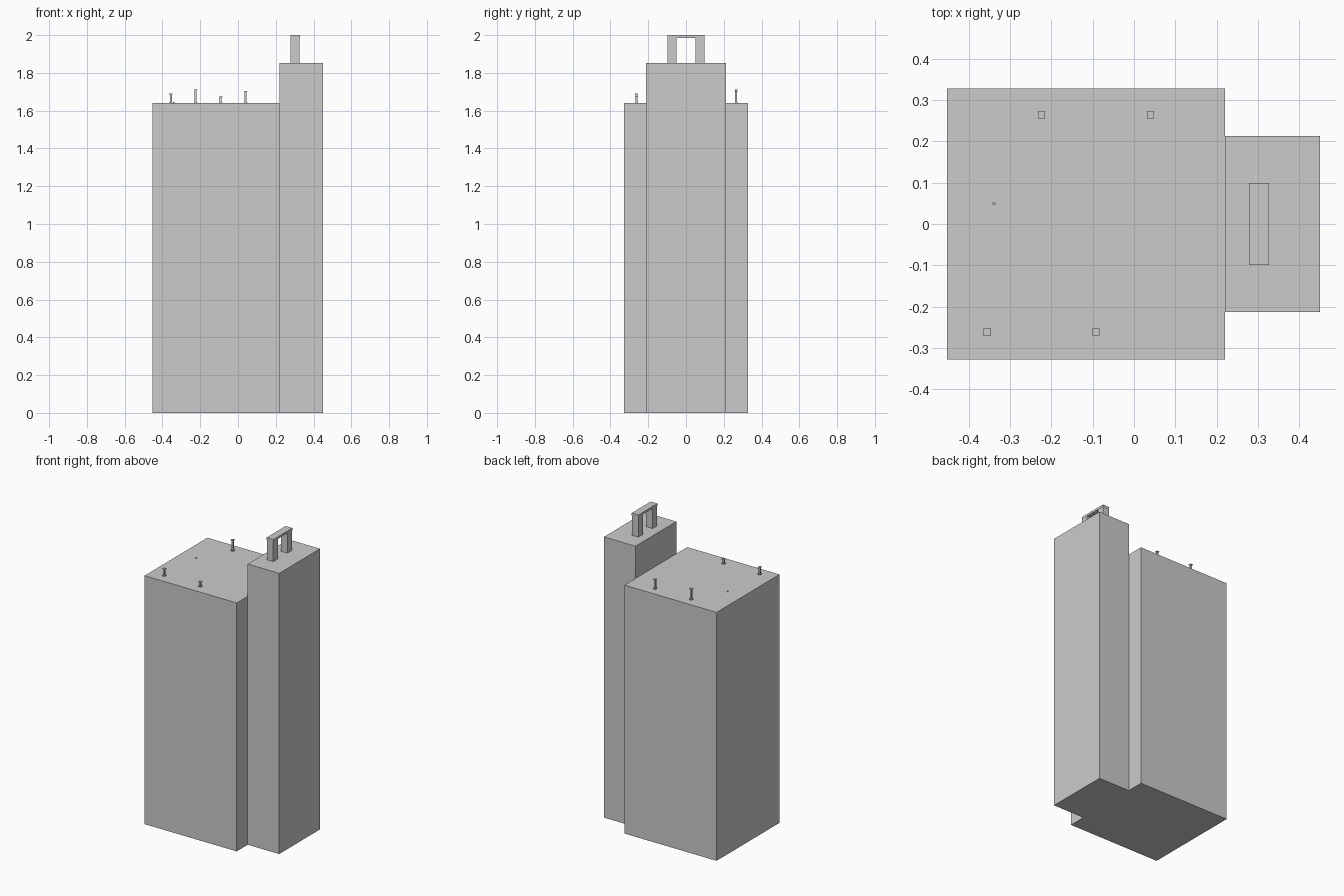
import bpy
import bmesh
from mathutils import Matrix, Vector

default = bpy.data.objects.get("Cube")
if default:
    bpy.data.objects.remove(default, do_unlink=True)


def make_material(name, rgb):
    mat = bpy.data.materials.new(name)
    mat.use_nodes = True
    colour = (*rgb, 1.0)
    mat.diffuse_color = colour
    mat.node_tree.nodes["Principled BSDF"].inputs["Base Color"].default_value = colour
    return mat


GREY = make_material("light grey", (0.6, 0.6, 0.6))


def finish(name, bm):
    mesh = bpy.data.meshes.new(name)
    bm.to_mesh(mesh)
    bm.free()
    mesh.materials.append(GREY)
    obj = bpy.data.objects.new(name, mesh)
    bpy.context.collection.objects.link(obj)


def add_box(bm, x, y, z):
    """Add a box spanning the given (low, high) ranges."""
    size = Vector((x[1] - x[0], y[1] - y[0], z[1] - z[0]))
    mid = Vector((sum(x), sum(y), sum(z))) / 2
    placement = Matrix.Translation(mid) @ Matrix.Diagonal(size).to_4x4()
    bmesh.ops.create_cube(bm, size=1, matrix=placement)


def box(name, x, y, z):
    bm = bmesh.new()
    add_box(bm, x, y, z)
    finish(name, bm)


ROOF, TOWER_ROOF, TOP = 1.64, 1.853, 2.0

# Main block and the taller service tower beside it
box("main_block", (-0.453, 0.22), (-0.328, 0.328), (0, ROOF))
box("service_tower", (0.22, 0.45), (-0.213, 0.213), (0, TOWER_ROOF))

# Roof arch: two square piers under a flat lintel
for side, name in ((-1, "front_pier"), (1, "back_pier")):
    box(name, (0.279, 0.326), sorted((side * 0.05, side * 0.098)), (TOWER_ROOF, TOP - 0.015))
box("arch_lintel", (0.278, 0.327), (-0.099, 0.099), (TOP - 0.015, TOP))


# Roof posts: thin shaft between a square foot and a square cap
def post(name, x, y, height):
    bm = bmesh.new()
    top = ROOF + height
    plate = 0.004
    for half, low, high in ((0.009, ROOF, ROOF + plate),
                            (0.005, ROOF + plate, top - plate),
                            (0.009, top - plate, top)):
        add_box(bm, (x - half, x + half), (y - half, y + half), (low, high))
    finish(name, bm)


post("front_right_post", -0.355, -0.262, 0.05)
post("front_left_post", -0.092, -0.262, 0.034)
post("back_right_post", -0.224, 0.265, 0.073)
post("back_left_post", 0.04, 0.265, 0.065)

# Small roof vent stub
bm = bmesh.new()
bmesh.ops.create_cone(bm, cap_ends=True, segments=12, radius1=0.004, radius2=0.004,
                      depth=0.006, matrix=Matrix.Translation((-0.339, 0.05, ROOF + 0.003)))
finish("roof_vent", bm)
